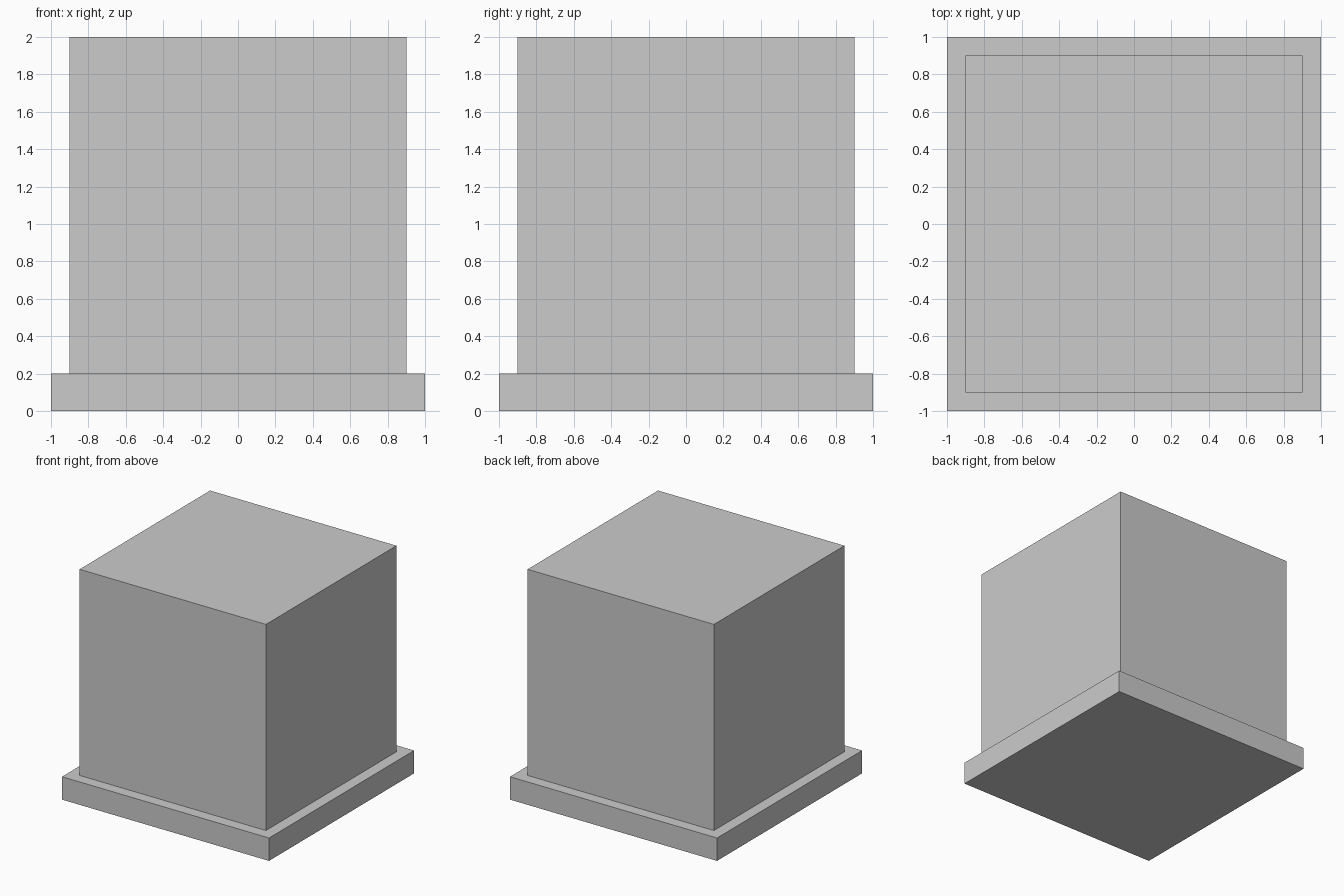
import bpy

if "Cube" in bpy.data.objects:
    bpy.data.objects.remove(bpy.data.objects["Cube"])


def box(name, width, depth, z_bottom, z_top):
    """Axis-aligned box centred on x = y = 0."""
    bpy.ops.mesh.primitive_cube_add(size=1, location=(0, 0, (z_bottom + z_top) / 2))
    obj = bpy.context.object
    obj.name = name
    obj.scale = (width, depth, z_top - z_bottom)
    bpy.ops.object.transform_apply(location=False, rotation=False, scale=True)
    return obj


# Square plinth slab
box("base_slab", 2.0, 2.0, 0.0, 0.2)

# Cube standing on the slab
box("upper_block", 1.8, 1.8, 0.2, 2.0)
